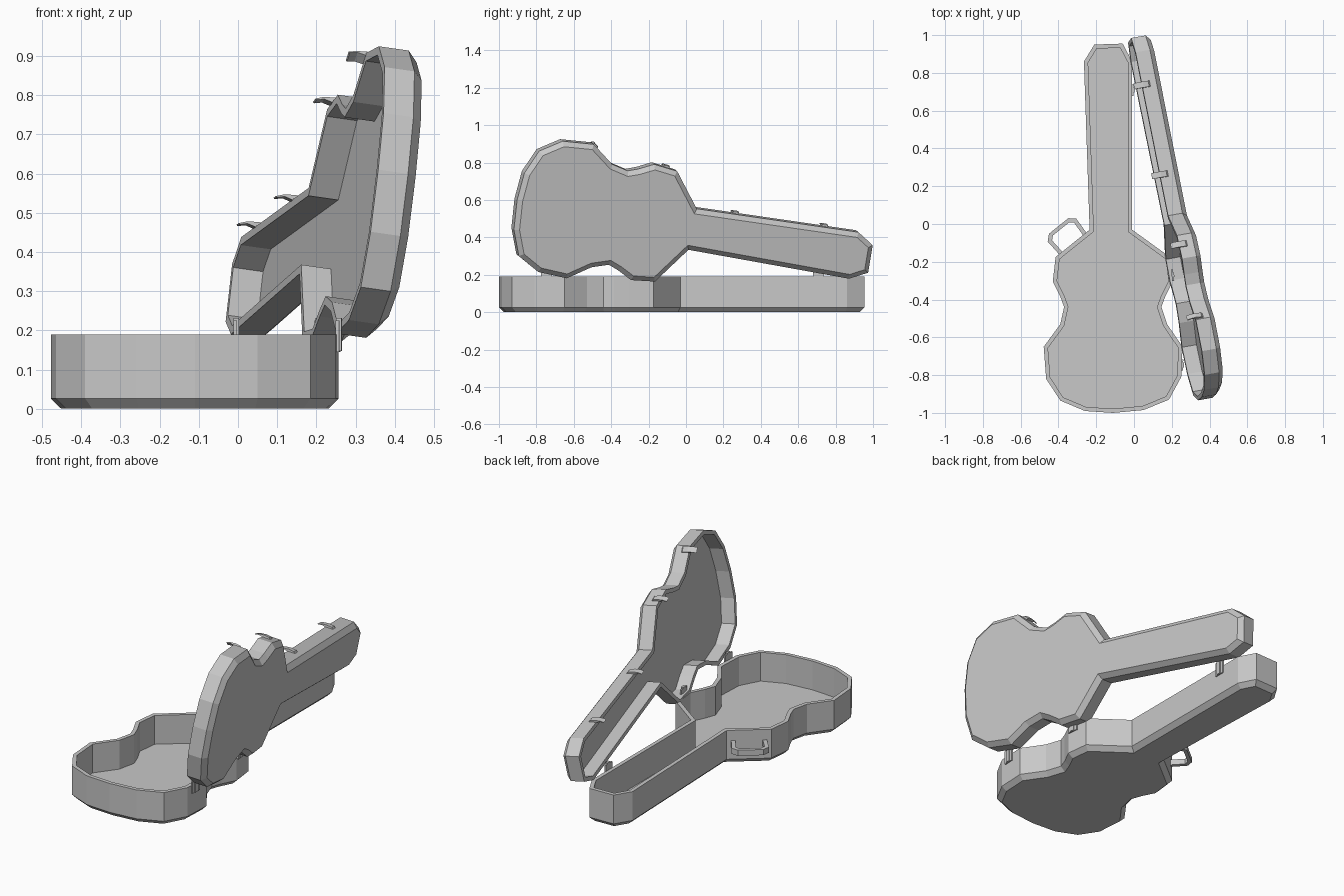
import bpy
import bmesh
from math import radians, cos, sin
from mathutils import Matrix, Vector

default_cube = bpy.data.objects.get("Cube")
if default_cube:
    bpy.data.objects.remove(default_cube, do_unlink=True)

grey = bpy.data.materials.new("plain_grey")
grey.use_nodes = True
grey.diffuse_color = (0.58, 0.58, 0.58, 1)
grey.node_tree.nodes["Principled BSDF"].inputs["Base Color"].default_value = grey.diffuse_color

# Case outline seen from above, clockwise from the neck end
OUTLINE = [Vector(point) for point in (
    (-0.21, 0.95), (-0.06, 0.955), (-0.01, 0.86), (-0.01, -0.03),
    (0.19, -0.175), (0.205, -0.305), (0.165, -0.385), (0.145, -0.44),
    (0.175, -0.53), (0.257, -0.65), (0.25, -0.81), (0.185, -0.93),
    (0.05, -0.985), (-0.11, -1.0), (-0.26, -0.99), (-0.39, -0.935),
    (-0.465, -0.82), (-0.478, -0.65), (-0.39, -0.53), (-0.37, -0.44),
    (-0.39, -0.385), (-0.43, -0.305), (-0.415, -0.175), (-0.235, -0.03),
    (-0.265, 0.86))]
WALL, BEVEL = 0.022, 0.026


def inset(points, amount):
    """Move every edge of a clockwise outline inward by the same amount."""
    result = []
    for i, point in enumerate(points):
        before = (point - points[i - 1]).normalized()
        after = (points[(i + 1) % len(points)] - point).normalized()
        normal_a = Vector((before.y, -before.x))
        normal_b = Vector((after.y, -after.x))
        result.append(point + (normal_a + normal_b) * amount / (1 + normal_a.dot(normal_b)))
    return result


def finish(name, bm, matrix=None):
    bmesh.ops.recalc_face_normals(bm, faces=bm.faces)
    mesh = bpy.data.meshes.new(name)
    bm.to_mesh(mesh)
    bm.free()
    mesh.materials.append(grey)
    obj = bpy.data.objects.new(name, mesh)
    bpy.context.collection.objects.link(obj)
    if matrix:
        obj.matrix_world = matrix
    return obj


def loft(name, rings, matrix=None):
    """Skin a stack of matching rings and close both ends."""
    bm = bmesh.new()
    loops = [[bm.verts.new(co) for co in ring] for ring in rings]
    for low, high in zip(loops, loops[1:]):
        for i in range(len(low)):
            j = (i + 1) % len(low)
            bm.faces.new((low[i], low[j], high[j], high[i]))
    bm.faces.new(loops[0])
    bm.faces.new(loops[-1])
    return finish(name, bm, matrix)


def tray(name, levels, matrix=None):
    """Hollow half of the case from (inset, height) pairs."""
    rings = [[(p.x, p.y, height) for p in inset(OUTLINE, amount)] for amount, height in levels]
    return loft(name, rings, matrix)


def extrude(name, profile, width, matrix):
    """Flat profile in local x and z, given a width along local y."""
    rings = [[(x, side * width / 2, z) for x, z in profile] for side in (-1, 1)]
    return loft(name, rings, matrix)


# Bottom half
tray("case_base", [(BEVEL, 0), (0, BEVEL), (0, 0.19), (WALL, 0.19), (WALL, BEVEL)])

# Lid, swung open around the slanted hinge line
slant = radians(10.1)
hinge_dir = Vector((-sin(slant), cos(slant), 0))
pivot = Vector((cos(slant), sin(slant), 0)) * 0.125
swing = (Matrix.Translation(pivot + Vector((0, 0, 0.207)))
         @ Matrix.Rotation(radians(98), 4, hinge_dir)
         @ Matrix.Translation(-pivot))
RIM, SHOULDER, TOP = 0.01, 0.088, 0.113
tray("case_lid", [(WALL, SHOULDER), (WALL, RIM), (0, RIM), (0, SHOULDER), (BEVEL, TOP)], swing)


def edge_frame(start, end, factor, height):
    """Frame on an outline edge: x outward, y along the edge, z up."""
    a, b = OUTLINE[start], OUTLINE[end]
    along = (b - a).normalized()
    spot = a.lerp(b, factor)
    frame = Matrix.Identity(4)
    frame.col[0][:3] = (-along.y, along.x, 0)
    frame.col[1][:3] = (-along.x, -along.y, 0)
    frame.col[3][:3] = (spot.x, spot.y, height)
    return frame


# Latches along the free edge of the lid
latch_profile = [(-0.002, 0.055), (0.008, 0.045), (0.012, 0.015), (0.009, -0.015),
                 (0.002, -0.035), (-0.001, -0.032), (0.004, -0.012), (-0.002, 0.01)]
for number, (start, factor) in enumerate(((17, 0.15), (21, 0.6), (23, 0.25), (23, 0.8)), 1):
    frame = edge_frame(start, start + 1, factor, 0)
    extrude(f"latch_{number}", latch_profile, 0.032, swing @ frame)

# Hinges: a wide leaf with a raised middle strip
hinge_spots = ((9, 0.6), (4, 0.73), (2, 0.17))
for number, (start, factor) in enumerate(hinge_spots, 1):
    frame = edge_frame(start, start + 1, factor, 0.19)
    for part, width, depth, low, high in (("leaf", 0.06, 0.007, -0.045, 0.035),
                                          ("strip", 0.026, 0.012, -0.043, 0.042)):
        profile = [(-0.002, low), (depth, low), (depth, high), (-0.002, high)]
        extrude(f"hinge_{part}_{number}", profile, width, frame)

# Carry handle on the shoulder, an angular loop of square bar
handle_frame = edge_frame(22, 23, 0.5, 0.115)
outer = [(0, 0.092), (0.09, 0.097), (0.118, 0.066)]
inner = [(0, 0.07), (0.08, 0.075), (0.098, 0.055)]
arch = [outer, inner]
full = [half + [(x, -y) for x, y in reversed(half)] for half in arch]
bm = bmesh.new()
for i in range(len(full[0]) - 1):
    quad = [full[0][i], full[0][i + 1], full[1][i + 1], full[1][i]]
    bottom = [bm.verts.new((x, y, -0.016)) for x, y in quad]
    top = [bm.verts.new((x, y, 0.016)) for x, y in quad]
    bm.faces.new(bottom)
    bm.faces.new(top)
    for k in (0, 2):
        bm.faces.new((bottom[k], bottom[k + 1], top[(k + 1)], top[k]))
    if i in (0, len(full[0]) - 2):
        k = 3 if i == 0 else 1
        j = (k + 1) % 4
        bm.faces.new((bottom[k], bottom[j], top[j], top[k]))
bmesh.ops.remove_doubles(bm, verts=bm.verts, dist=0.0001)
finish("carry_handle", bm, handle_frame)
